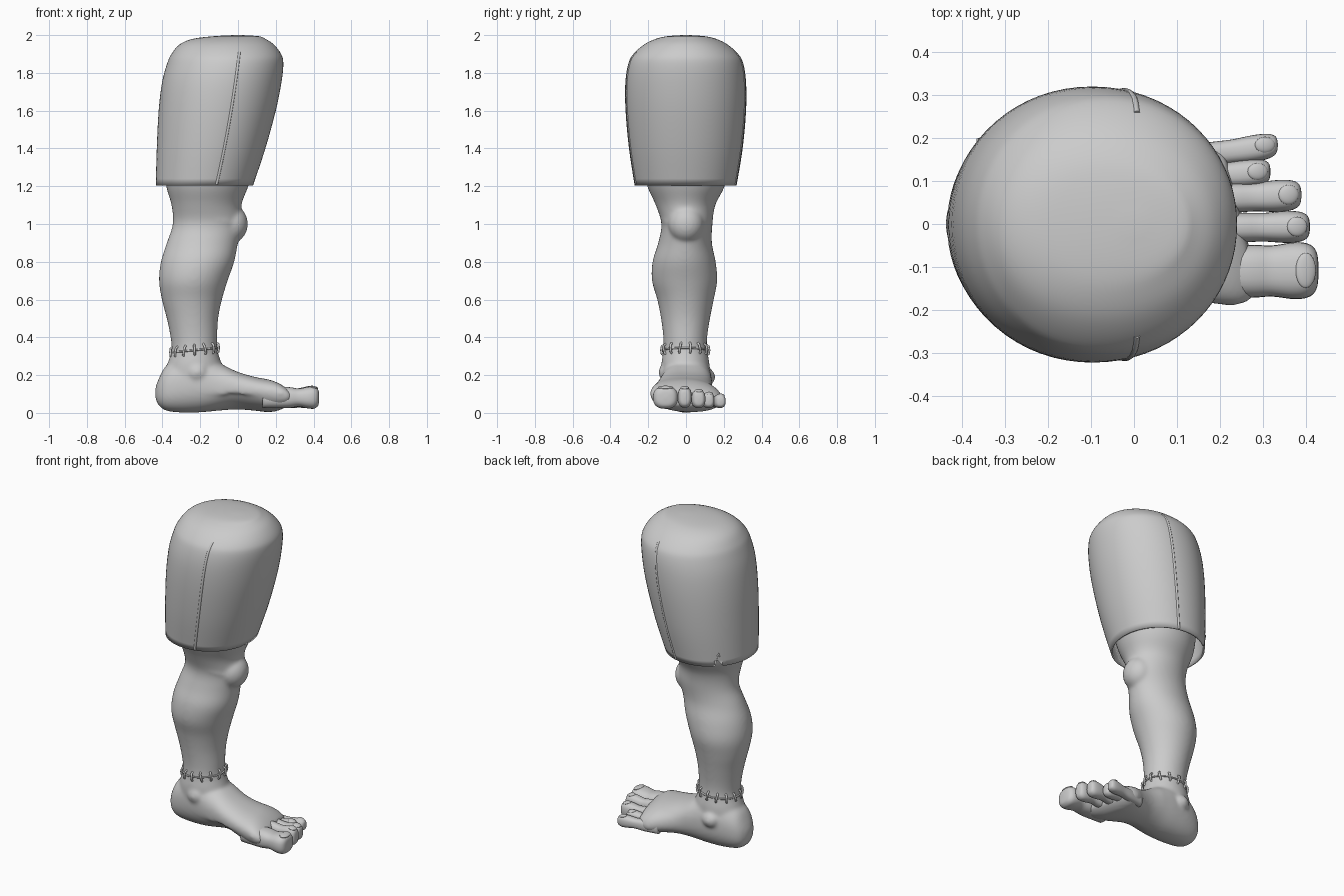
import bpy, bmesh, math
from mathutils import Vector

if "Cube" in bpy.data.objects:
    bpy.data.objects.remove(bpy.data.objects["Cube"])


def resample(rows, steps):
    """Catmull-Rom interpolation through rows of numbers."""
    out = []
    for i in range(len(rows) - 1):
        p0, p1, p2, p3 = rows[max(i - 1, 0)], rows[i], rows[i + 1], rows[min(i + 2, len(rows) - 1)]
        for s in range(steps):
            t = s / steps
            out.append([0.5 * (2 * b + (c - a) * t + (2 * a - 5 * b + 4 * c - d) * t * t
                               + (3 * b - a - 3 * c + d) * t ** 3) for a, b, c, d in zip(p0, p1, p2, p3)])
    return out + [list(rows[-1])]


def loft(name, rows, place, n=64, power=2.0, steps=4, cap_start=True):
    """Skin superellipse sections (pos, a0, a1, b0, b1); place maps (pos, a, b) to a point."""
    bm = bmesh.new()
    rings = []
    for p, a0, a1, b0, b1 in resample(rows, steps):
        ring = []
        for k in range(n):
            t = 2 * math.pi * k / n
            c, s = math.cos(t), math.sin(t)
            a = (a0 + a1) / 2 + (a1 - a0) / 2 * math.copysign(abs(c) ** (2 / power), c)
            b = (b0 + b1) / 2 + (b1 - b0) / 2 * math.copysign(abs(s) ** (2 / power), s)
            ring.append(bm.verts.new(place(p, a, b)))
        rings.append(ring)
    for r, q in zip(rings, rings[1:]):
        for k in range(n):
            bm.faces.new((r[k], r[(k + 1) % n], q[(k + 1) % n], q[k]))
    bm.faces.new(rings[-1])
    if cap_start:
        bm.faces.new(rings[0])
    bmesh.ops.recalc_face_normals(bm, faces=bm.faces)
    me = bpy.data.meshes.new(name)
    bm.to_mesh(me)
    bm.free()
    ob = bpy.data.objects.new(name, me)
    bpy.context.collection.objects.link(ob)
    me.polygons.foreach_set("use_smooth", [True] * len(me.polygons))
    return ob


def ball(name, loc, radii, tilt=0):
    bpy.ops.mesh.primitive_uv_sphere_add(segments=24, ring_count=16, radius=1, location=loc, rotation=(0, tilt, 0))
    ob = bpy.context.object
    ob.name, ob.scale = name, radii
    bpy.ops.object.shade_smooth()
    return ob


def tube(name, paths, radius, cyclic=False):
    cu = bpy.data.curves.new(name, 'CURVE')
    cu.dimensions, cu.bevel_depth, cu.bevel_resolution, cu.use_fill_caps = '3D', radius, 2, True
    for pts in paths:
        sp = cu.splines.new('POLY')
        sp.points.add(len(pts) - 1)
        for q, p in zip(sp.points, pts):
            q.co = (*p, 1)
        sp.use_cyclic_u, sp.use_smooth = cyclic, True
    ob = bpy.data.objects.new(name, cu)
    bpy.context.collection.objects.link(ob)
    return ob


def upright(z, x, y):
    return Vector((x, y, z))


# Bare leg from inside the trouser down into the ankle
leg = loft("leg", [
    (1.32, -.39, .09, -.235, .235), (1.2, -.38, .055, -.205, .205), (1.1, -.352, .018, -.16, .155),
    (1.0, -.345, .025, -.13, .14), (.9, -.377, .0, -.147, .137), (.8, -.408, -.02, -.177, .157),
    (.7, -.418, -.055, -.18, .165), (.6, -.403, -.085, -.152, .147), (.5, -.377, -.105, -.132, .127),
    (.4, -.357, -.11, -.12, .112), (.33, -.352, -.108, -.12, .112), (.25, -.375, -.085, -.13, .125),
    (.12, -.40, -.06, -.12, .12)], upright)


# Foot swept from heel to ball, with instep skewed inward and an arch on the inner side
def foot_place(x, y, z):
    f = min(max((x + .1) / .3, 0), 1)
    arch = .04 * max(0, -y / .15) * math.exp(-((x + .03) / .1) ** 2) if z < .09 else 0
    return Vector((x - .25 * f * (y + .06), y - .3 * f * (z - .06), z + arch))


foot = loft("foot", [
    (-.438, -.02, .02, .08, .13), (-.42, -.065, .065, .04, .18), (-.38, -.1, .095, .012, .25),
    (-.3, -.12, .12, .002, .3), (-.2, -.13, .135, .003, .31), (-.1, -.138, .14, .012, .265),
    (0, -.15, .15, .018, .218), (.1, -.165, .172, .012, .19), (.18, -.178, .195, .004, .175),
    (.23, -.176, .195, .015, .152), (.27, -.15, .17, .04, .12)], foot_place, power=2.3)

# Kneecap, knee fold, calf and ankle bumps fused into the skin
bumps = [ball("kneecap", (-.035, 0, 1.0), (.088, .095, .1)),
         ball("knee_fold", (-.15, 0, 1.03), (.18, .135, .04), .2),
         ball("inner_ankle", (-.215, -.115, .215), (.05, .03, .045)),
         ball("outer_ankle", (-.25, .115, .19), (.05, .04, .045))]
bpy.ops.object.select_all(action='DESELECT')
for o in [leg, foot] + bumps:
    o.select_set(True)
bpy.context.view_layer.objects.active = leg
bpy.ops.object.join()
leg.name = "leg_and_foot"
m = leg.modifiers.new("fuse", 'REMESH')
m.mode, m.voxel_size, m.use_smooth_shade = 'VOXEL', .009, True
m = leg.modifiers.new("soften", 'SMOOTH')
m.factor, m.iterations = .5, 14

# Toes: base (x, y), tip (x, y), half width, bottom z, top z
toes = [(.13, -.112, .43, -.108, .066, .022, .14), (.13, -.01, .41, -.006, .037, .028, .138),
        (.12, .055, .39, .068, .037, .026, .122), (.1, .105, .318, .122, .032, .026, .108),
        (.08, .148, .335, .184, .031, .026, .098)]
for i, (x0, y0, x1, y1, w, zb, zt) in enumerate(toes):
    L, zc, h = x1 - x0, (zb + zt) / 2, (zt - zb) / 2

    def toe_place(x, a, b, x0=x0, y0=y0, x1=x1, y1=y1, zc=zc):
        return Vector((x, y0 + (y1 - y0) * (x - x0) / (x1 - x0) + a, zc + b))

    # distance back from the tip, width and height factors
    shape = [(L, .8, .95), (.17, .93, .95), (.11, .9, .82), (.06, 1, .97),
             (.03, .97, 1), (.012, .82, .85), (.003, .55, .6), (0, .1, .1)]
    loft(f"toe_{i + 1}", [(x1 - d, -w * a, w * a, -h * b, h * b) for d, a, b in shape],
         toe_place, n=28, power=2.5)
    ball(f"toenail_{i + 1}", (x1 - .03, y1, zt - .006), (.024, w * .62, .009), .2)

# Trouser leg: open hem at the bottom, domed top
trouser = loft("trouser_leg", [
    (1.205, -.435, .08, -.272, .268), (1.4, -.43, .145, -.302, .3), (1.6, -.42, .2, -.32, .318),
    (1.75, -.402, .23, -.321, .318), (1.85, -.375, .24, -.305, .303), (1.9, -.352, .228, -.278, .276),
    (1.95, -.31, .19, -.222, .22), (1.98, -.24, .145, -.16, .16), (1.994, -.13, .11, -.1, .1),
    (2.0, -.02, .02, -.02, .02)], upright, n=72, power=2.05, cap_start=False)
trouser.data.vertices[27].co.z += .085  # slit in the hem
m = trouser.modifiers.new("cloth", 'SOLIDIFY')
m.thickness, m.offset = .01, -1
bpy.ops.object.select_all(action='DESELECT')
trouser.select_set(True)
bpy.context.view_layer.objects.active = trouser
bpy.ops.object.shade_smooth_by_angle(angle=math.radians(45))

# Side seams laid on the cloth
bpy.context.view_layer.update()
for side, name in ((-1, "near_seam"), (1, "far_seam")):
    path = []
    for k in range(25):
        t = k / 24
        x = -.113 + .16 * t - .04 * t * t
        hit, loc, nrm, _ = trouser.ray_cast((x, side, 1.21 + .7 * t), (0, -side, 0))
        if hit:
            path.append(loc - nrm * .003)
    tube(name, [path], .008)


# Stitched line round the ankle
def ankle(t, r, dz=0):
    x = math.cos(t)
    return (-.23 + (.121 + r) * x, -.004 + (.116 + r) * math.sin(t), .332 + .012 * x + dz)


tube("ankle_thread", [[ankle(2 * math.pi * k / 48, .002) for k in range(48)]], .005, True)
stitches = []
for k in range(14):
    t = 2 * math.pi * (k + .5) / 14
    lean = .04 * math.sin(5 * k)
    stitches.append([ankle(t - lean, -.004, -.028), ankle(t - lean, .008, -.02), ankle(t, .011),
                     ankle(t + lean, .008, .02), ankle(t + lean, -.004, .028)])
tube("ankle_stitches", stitches, .006)
